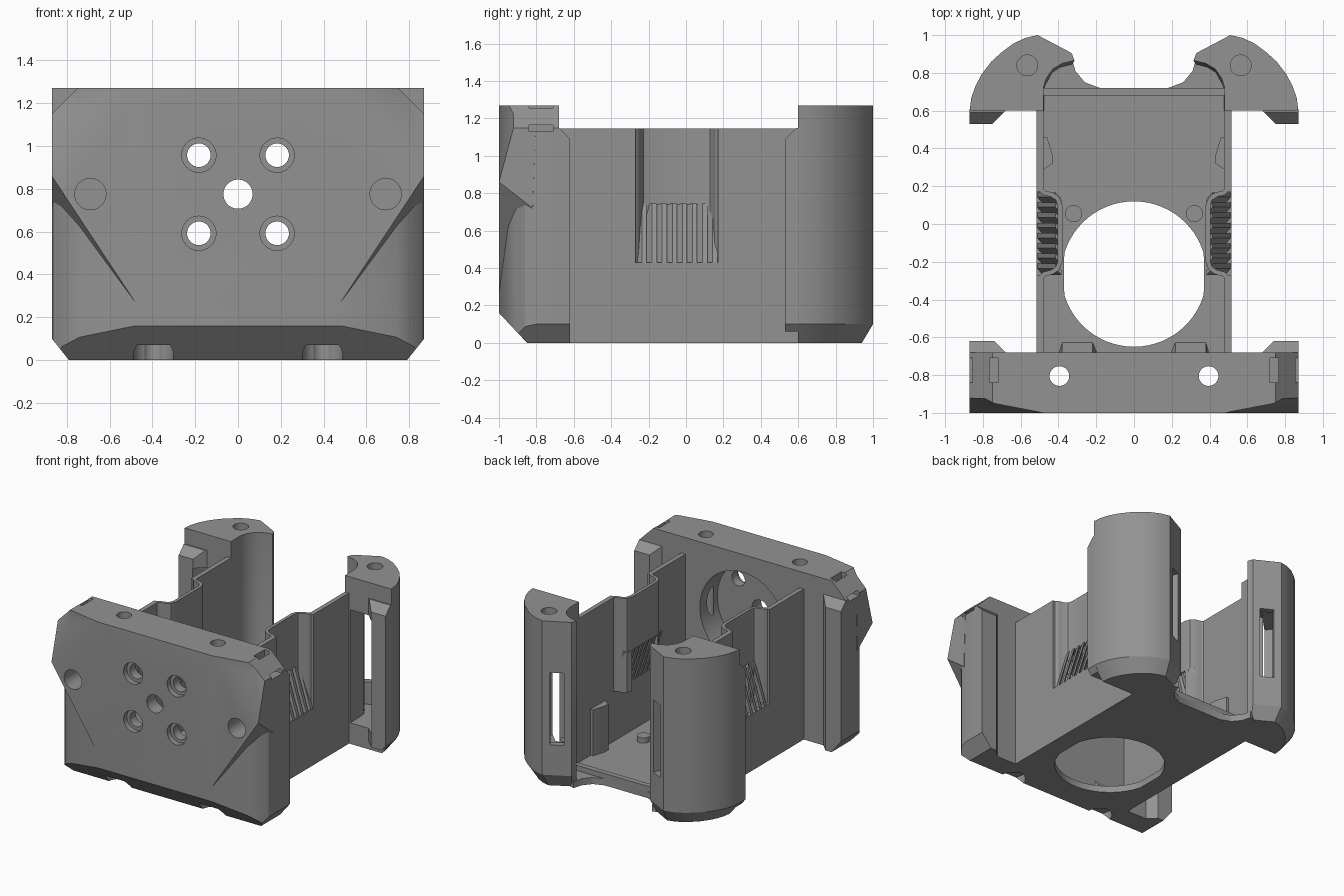
import bpy, bmesh, math
from mathutils import Vector, Matrix

if "Cube" in bpy.data.objects:
    bpy.data.objects.remove(bpy.data.objects["Cube"])

mat = bpy.data.materials.new("plain grey")
mat.diffuse_color = (0.29, 0.29, 0.29, 1)
mat.use_nodes = True
mat.node_tree.nodes["Principled BSDF"].inputs["Base Color"].default_value = mat.diffuse_color


def make(name, bm):
    bmesh.ops.recalc_face_normals(bm, faces=bm.faces[:])
    me = bpy.data.meshes.new(name)
    bm.to_mesh(me)
    bm.free()
    me.materials.append(mat)
    o = bpy.data.objects.new(name, me)
    bpy.context.collection.objects.link(o)
    return o


def loft(name, levels):
    """Stack of equal-length plan outlines, each (z, points)."""
    bm = bmesh.new()
    rows = [[bm.verts.new((x, y, z)) for x, y in pts] for z, pts in levels]
    bm.faces.new(rows[0])
    bm.faces.new(rows[-1])
    for a, b in zip(rows, rows[1:]):
        for i in range(len(a)):
            j = (i + 1) % len(a)
            bm.faces.new((a[i], a[j], b[j], b[i]))
    return make(name, bm)


def prism(name, pts, z0, z1):
    return loft(name, [(z0, pts), (z1, pts)])


def box(name, x0, x1, y0, y1, z0, z1):
    return prism(name, [(x0, y0), (x1, y0), (x1, y1), (x0, y1)], z0, z1)


def rod(name, loc, r, depth, axis='Z', n=40):
    bm = bmesh.new()
    m = Matrix.Translation(loc)
    if axis == 'Y':
        m = m @ Matrix.Rotation(math.pi / 2, 4, 'X')
    bmesh.ops.create_cone(bm, cap_ends=True, segments=n, radius1=r, radius2=r, depth=depth, matrix=m)
    return make(name, bm)


def hull(name, pts):
    bm = bmesh.new()
    for p in pts:
        bm.verts.new(p)
    bmesh.ops.convex_hull(bm, input=bm.verts[:])
    return make(name, bm)


def combine(o, other, op='DIFFERENCE'):
    m = o.modifiers.new("bool", 'BOOLEAN')
    m.object, m.operation, m.solver = other, op, 'EXACT'
    bpy.context.view_layer.objects.active = o
    bpy.ops.object.modifier_apply(modifier=m.name)
    bpy.data.objects.remove(other)


def slice_off(o, co, no):
    """Remove everything on the normal side of a plane and cap it."""
    bm = bmesh.new()
    bm.from_mesh(o.data)
    r = bmesh.ops.bisect_plane(bm, geom=bm.verts[:] + bm.edges[:] + bm.faces[:],
                               plane_co=co, plane_no=no, clear_outer=True)
    edges = [e for e in r['geom_cut'] if isinstance(e, bmesh.types.BMEdge)]
    if edges:
        bmesh.ops.holes_fill(bm, edges=edges)
    bmesh.ops.recalc_face_normals(bm, faces=bm.faces[:])
    bm.to_mesh(o.data)
    bm.free()


def flip(o, s):
    """Move a right-hand part to the left when s is -1."""
    if s < 0:
        o.data.transform(Matrix.Scale(-1, 4, (1, 0, 0)))
        o.data.flip_normals()
    return o


def both(build):
    return [flip(build(), s) for s in (1, -1)]


# Front block with rounded lower corners and flared ears
half = [(0.87, -0.68), (0.87, -0.8), (0.86, -0.86), (0.82, -0.91), (0.74, -0.95), (0.48, -1)]
block = prism("front_block", half + [(-x, y) for x, y in reversed(half)], 0, 1.27)
for ear in both(lambda: hull("ear", [
        (0.48, -1, 0.27), (0.48, -1, 1.27), (0.87, -0.89, 1.27), (0.87, -1, 0.86),
        (0.87, -0.82, 0.72), (0.87, -0.8, 1.27), (0.45, -0.8, 1.27), (0.45, -0.8, 0.27)])):
    combine(block, ear, 'UNION')
lip = [(0.68, -0.7), (0.87, -0.7), (0.87, -0.62), (0.74, -0.62), (0.68, -0.68)]
for o in both(lambda: prism("lip", lip, 0, 1.15)):
    slice_off(o, (0, -0.62, 1.09), (0, 1, 1))
    combine(block, o, 'UNION')
# Chamfers: bottom front, bottom sides, top corners
slice_off(block, (0, -1, 0.16), (0, -0.16, -0.15))
for s in (1, -1):
    slice_off(block, (s * 0.87, 0, 0.10), (s * 0.1, 0, -0.08))
    slice_off(block, (s * 0.87, 0, 1.15), (s, 0, 1))
# Motor recess and bolt holes
combine(block, rod("recess", (0, -0.74, 0.775), 0.36, 0.30, 'Y', 64))
combine(block, rod("hole", (0, -0.9, 0.775), 0.068, 0.6, 'Y'))
for x in (-0.183, 0.183):
    for z in (0.592, 0.957):
        combine(block, rod("hole", (x, -0.9, z), 0.055, 0.6, 'Y'))
        combine(block, rod("hole", (x, -1, z), 0.08, 0.08, 'Y'))
for s in (1, -1):
    combine(block, rod("hole", (s * 0.69, -0.95, 0.775), 0.073, 0.3, 'Y'))
    combine(block, rod("hole", (s * 0.395, -0.805, 0.7), 0.052, 1.6))
    combine(block, rod("hole", (s * 0.395, -0.86, 0), 0.095, 0.14))
    # Strap slot under the corner chamfer
    combine(block, flip(box("slot", 0.72, 0.765, -0.84, -0.71, 1.13, 1.3), s))
    combine(block, flip(box("slot", 0.72, 0.9, -0.84, -0.71, 1.13, 1.165), s))

# Floor with the large round opening and the curved back edge
half = [(0.515, -0.69), (0.515, 0.66), (0.4, 0.86), (0.33, 0.88), (0.31, 0.81), (0.26, 0.75), (0.18, 0.72)]
floor = prism("floor", half + [(-x, y) for x, y in reversed(half)], 0, 0.05)
ring = [(max(-0.37, min(0.37, 0.385 * math.cos(a))), -0.265 + 0.385 * math.sin(a))
        for a in [math.tau * i / 64 for i in range(64)]]
combine(floor, prism("opening", ring, -0.1, 0.2))
box("floor_rim", -0.48, 0.48, 0.68, 0.72, 0.03, 0.09)


def band(name, path, t, z0, z1):
    """Thin upright wall following a plan path."""
    a, b = [], []
    for i, p in enumerate(path):
        d = Vector(path[min(i + 1, len(path) - 1)]) - Vector(path[max(i - 1, 0)])
        n = Vector((-d.y, d.x)).normalized() * t / 2
        a.append((p[0] + n.x, p[1] + n.y))
        b.append((p[0] - n.x, p[1] - n.y))
    return prism(name, a + b[::-1], z0, z1)


# Side walls with the inward pocket
jog = [(0.498, -0.31), (0.495, -0.285), (0.475, -0.265), (0.435, -0.255), (0.405, -0.235), (0.392, -0.2),
       (0.392, 0.1), (0.405, 0.135), (0.435, 0.155), (0.475, 0.165), (0.495, 0.185), (0.498, 0.21)]
both(lambda: box("side_wall_lower", 0.48, 0.515, -0.69, 0.62, 0, 0.43))
both(lambda: box("side_wall_front", 0.48, 0.515, -0.69, -0.27, 0.43, 1.145))
both(lambda: box("side_wall_back", 0.48, 0.515, 0.17, 0.62, 0.43, 1.145))
both(lambda: band("pocket_wall", jog, 0.025, 0.74, 1.145))
both(lambda: band("pocket_front_side", jog[:6], 0.025, 0.43, 0.74))
both(lambda: band("pocket_back_side", jog[6:], 0.025, 0.43, 0.74))


# Leaning cooling slats
def slat(y):
    low = [(0.485, y), (0.515, y + 0.035), (0.515, y + 0.06), (0.485, y + 0.025)]
    return loft("slat", [(0.42, low), (0.745, [(x - 0.1, v) for x, v in low])])


for i in range(8):
    both(lambda: slat(-0.27 + i * 0.054))

# Wall clips, floor pegs and ramps
both(lambda: prism("wall_clip", [(0.49, 0.28), (0.49, 0.46), (0.46, 0.46), (0.43, 0.36), (0.43, 0.32)], 0.04, 0.4))
both(lambda: rod("floor_peg", (0.32, 0.055, 0.06), 0.045, 0.06))
both(lambda: hull("ramp", [(x, y, z) for x, y, z in (
    (0.19, -0.69, 0.04), (0.4, -0.69, 0.04), (0.22, -0.69, 0.15), (0.38, -0.69, 0.15),
    (0.22, -0.62, 0.04), (0.38, -0.62, 0.04))]))

# Hollow back pillars
outer = [(0.48, 0.6), (0.87, 0.6), (0.862, 0.665), (0.84, 0.73), (0.805, 0.795), (0.755, 0.86), (0.70, 0.91),
         (0.64, 0.955), (0.575, 0.985), (0.51, 1.0), (0.33, 0.905), (0.315, 0.865), (0.38, 0.85),
         (0.43, 0.82), (0.465, 0.77), (0.48, 0.72)]
inset = [(0.45 + (x - 0.45) * 0.81, 0.6 + (y - 0.6) * 0.85) for x, y in outer]
cavity = [(0.53, 0.5), (0.73, 0.5), (0.82, 0.62), (0.80, 0.7), (0.74, 0.8), (0.67, 0.87), (0.58, 0.93),
          (0.51, 0.95), (0.40, 0.89), (0.47, 0.85), (0.52, 0.77)]
lip = [(0.68, 0.61), (0.68, 0.6), (0.75, 0.53), (0.87, 0.53), (0.87, 0.61)]
for s in (1, -1):
    pillar = loft("back_pillar", [(0, inset), (0.1, outer), (1.27, outer)])
    tab = prism("tab", lip, 0.06, 1.15)
    slice_off(tab, (0, 0.53, 1.09), (0, -1, 1))
    slice_off(tab, (0.87, 0, 0.1), (0.1, 0, -0.08))
    combine(pillar, tab, 'UNION')
    combine(pillar, loft("cavity", [(0.16, cavity), (1.02, cavity)]))
    combine(pillar, rod("hole", (0.565, 0.84, 1.2), 0.055, 0.5))
    slot = box("slot", -0.05, 0.05, -0.12, 0.12, 0.33, 0.88)
    slot.data.transform(Matrix.Translation((0.42, 0.95, 0)) @ Matrix.Rotation(math.radians(28), 4, 'Z'))
    combine(pillar, slot)
    flip(pillar, s)

# Soft shading with sharp edges kept
for o in bpy.context.scene.objects:
    o.select_set(True)
    bpy.context.view_layer.objects.active = o
bpy.ops.object.shade_smooth_by_angle(angle=math.radians(25))
